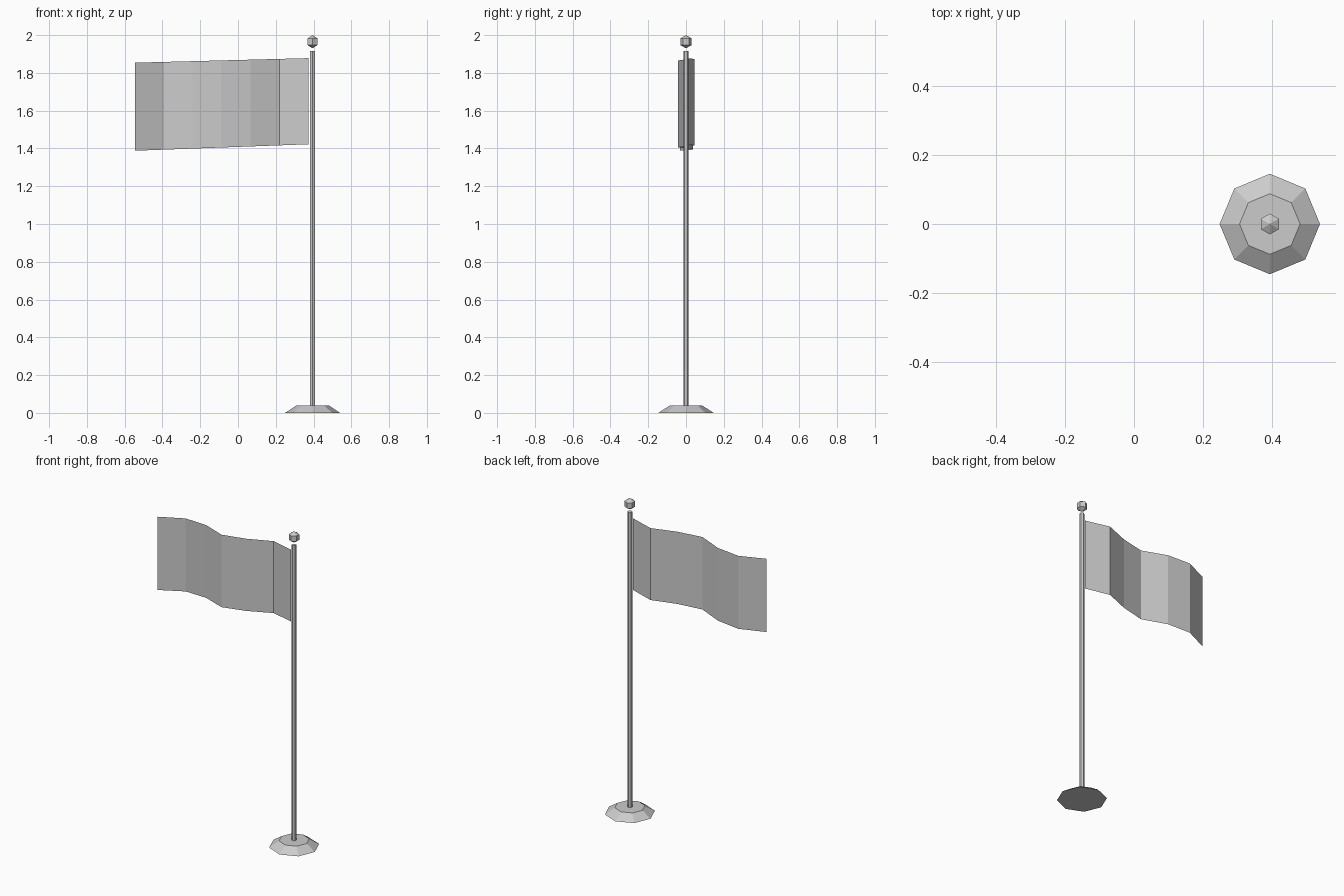
import bpy, bmesh, math

cube = bpy.data.objects.get("Cube")
if cube:
    bpy.data.objects.remove(cube, do_unlink=True)

grey = bpy.data.materials.new("plain_grey")
grey.use_nodes = True
GREY = (0.6, 0.6, 0.6, 1.0)
grey.diffuse_color = GREY
grey.node_tree.nodes["Principled BSDF"].inputs["Base Color"].default_value = GREY

POLE_X = 0.395


def add_object(name, bm):
    mesh = bpy.data.meshes.new(name)
    bm.to_mesh(mesh)
    bm.free()
    mesh.materials.append(grey)
    obj = bpy.data.objects.new(name, mesh)
    bpy.context.collection.objects.link(obj)
    return obj


def lathe(name, profile, sides):
    """Closed faceted solid around the pole axis from (radius, z) pairs."""
    bm = bmesh.new()
    rings = []
    for radius, z in profile:
        ring = []
        for i in range(sides):
            a = math.pi / 2 + math.tau * i / sides
            ring.append(bm.verts.new((POLE_X + radius * math.cos(a), radius * math.sin(a), z)))
        rings.append(ring)
    for low, high in zip(rings, rings[1:]):
        for i in range(sides):
            j = (i + 1) % sides
            bm.faces.new((low[i], low[j], high[j], high[i]))
    bm.faces.new(rings[0][::-1])
    bm.faces.new(rings[-1])
    # Zero-radius rings collapse into poles
    bmesh.ops.remove_doubles(bm, verts=bm.verts, dist=0.0001)
    bmesh.ops.recalc_face_normals(bm, faces=bm.faces)
    return add_object(name, bm)


# Foot, pole and floating finial
lathe("base", [(0.146, 0), (0.088, 0.038)], 8)
lathe("pole", [(0.0145, 0.03), (0.0145, 1.915)], 6)
R = 0.035
finial = [(R * math.sin(a), 2 - R - R * math.cos(a))
          for a in (math.pi * k / 3 for k in range(4))]
lathe("finial", finial, 6)

# Rippling flag: a single sheet of flat strips, sagging toward the free end
STRIPS = 6
bm = bmesh.new()
columns = []
for i in range(STRIPS + 1):
    t = i / STRIPS
    x = 0.372 - 0.918 * t
    y = 0.045 * math.sin(1.7 * i)
    columns.append([bm.verts.new((x, y, z)) for z in (1.422 - 0.034 * t, 1.878 - 0.024 * t)])
for near, far in zip(columns, columns[1:]):
    bm.faces.new((far[0], near[0], near[1], far[1]))
add_object("flag", bm)
